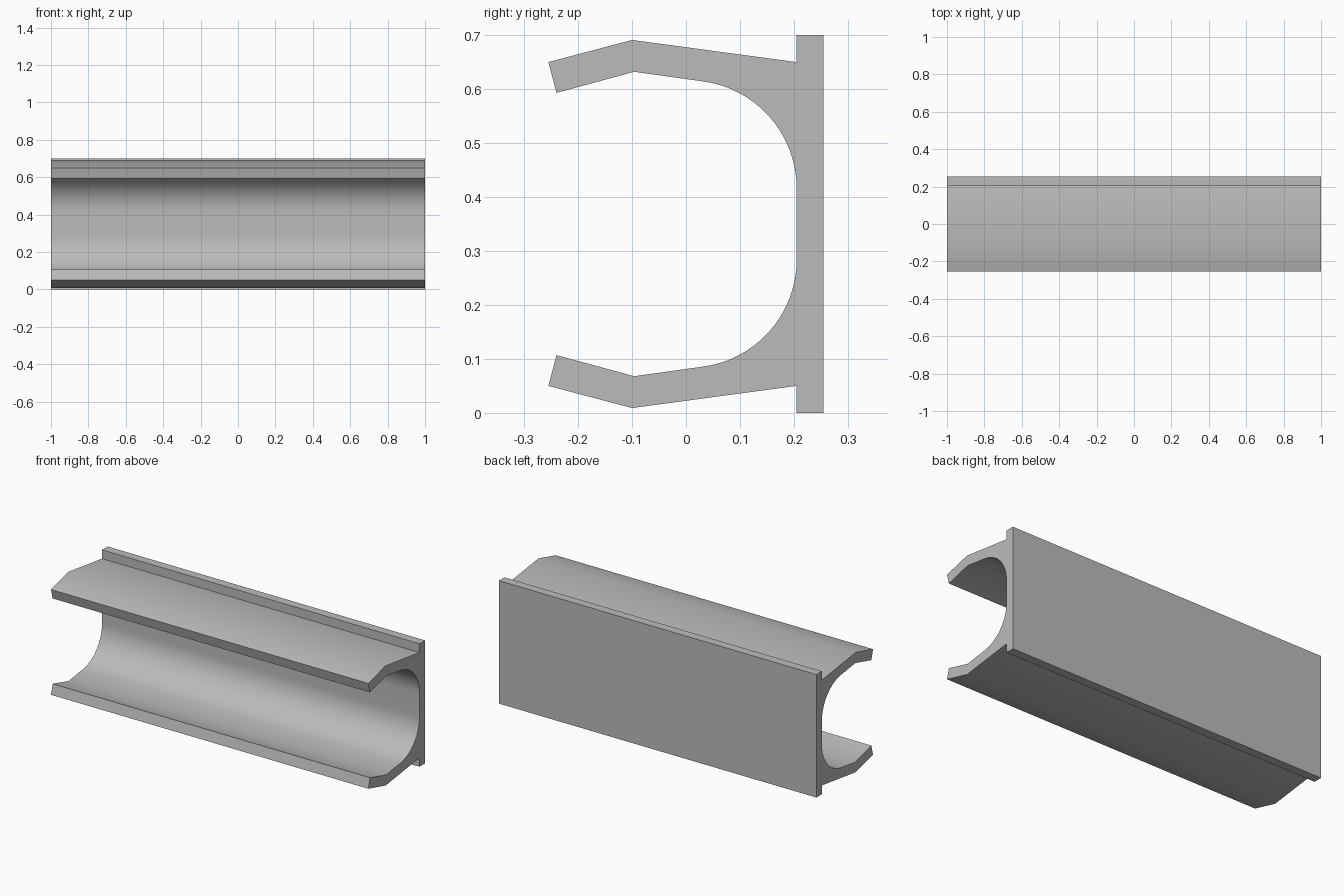
import bpy, bmesh, math
from mathutils import Vector

if "Cube" in bpy.data.objects:
    bpy.data.objects.remove(bpy.data.objects["Cube"], do_unlink=True)

grey = bpy.data.materials.new("light grey")
grey.use_nodes = True
colour = (0.5, 0.5, 0.5, 1)
grey.diffuse_color = colour
grey.node_tree.nodes["Principled BSDF"].inputs["Base Color"].default_value = colour

MID = 0.35       # height of the symmetry plane
RADIUS = 0.2     # inner corner radius
LENGTH = 2.0

# Upper half of the cross-section (y, z): back plate, arm, bent lip
upper = [(0.255, 0.70), (0.205, 0.70), (0.205, 0.65), (-0.10, 0.691),
         (-0.255, 0.65), (-0.24, 0.593), (-0.096, 0.632)]

# Rounded inner corner, from the arm down to the plate
STEPS = 20
for i in range(STEPS + 1):
    a = math.radians(82.3) * (1 - i / STEPS)
    upper.append((0.205 - RADIUS + RADIUS * math.cos(a),
                  0.416 + RADIUS * math.sin(a)))

# Mirror to the lower half and extrude along the length
profile = upper + [(y, 2 * MID - z) for y, z in reversed(upper)]
bm = bmesh.new()
verts = [bm.verts.new((-LENGTH / 2, y, z)) for y, z in profile]
cap = bm.faces.new(verts)
out = bmesh.ops.extrude_face_region(bm, geom=[cap], use_keep_orig=True)
moved = [v for v in out["geom"] if isinstance(v, bmesh.types.BMVert)]
bmesh.ops.translate(bm, verts=moved, vec=Vector((LENGTH, 0, 0)))
bmesh.ops.recalc_face_normals(bm, faces=bm.faces)

mesh = bpy.data.meshes.new("channel_rail")
bm.to_mesh(mesh)
bm.free()
mesh.materials.append(grey)
rail = bpy.data.objects.new("channel_rail", mesh)
bpy.context.collection.objects.link(rail)

# Soft shading over the bends, crisp ends and corners
bpy.ops.object.select_all(action="DESELECT")
rail.select_set(True)
bpy.context.view_layer.objects.active = rail
bpy.ops.object.shade_smooth_by_angle(angle=math.radians(30))
